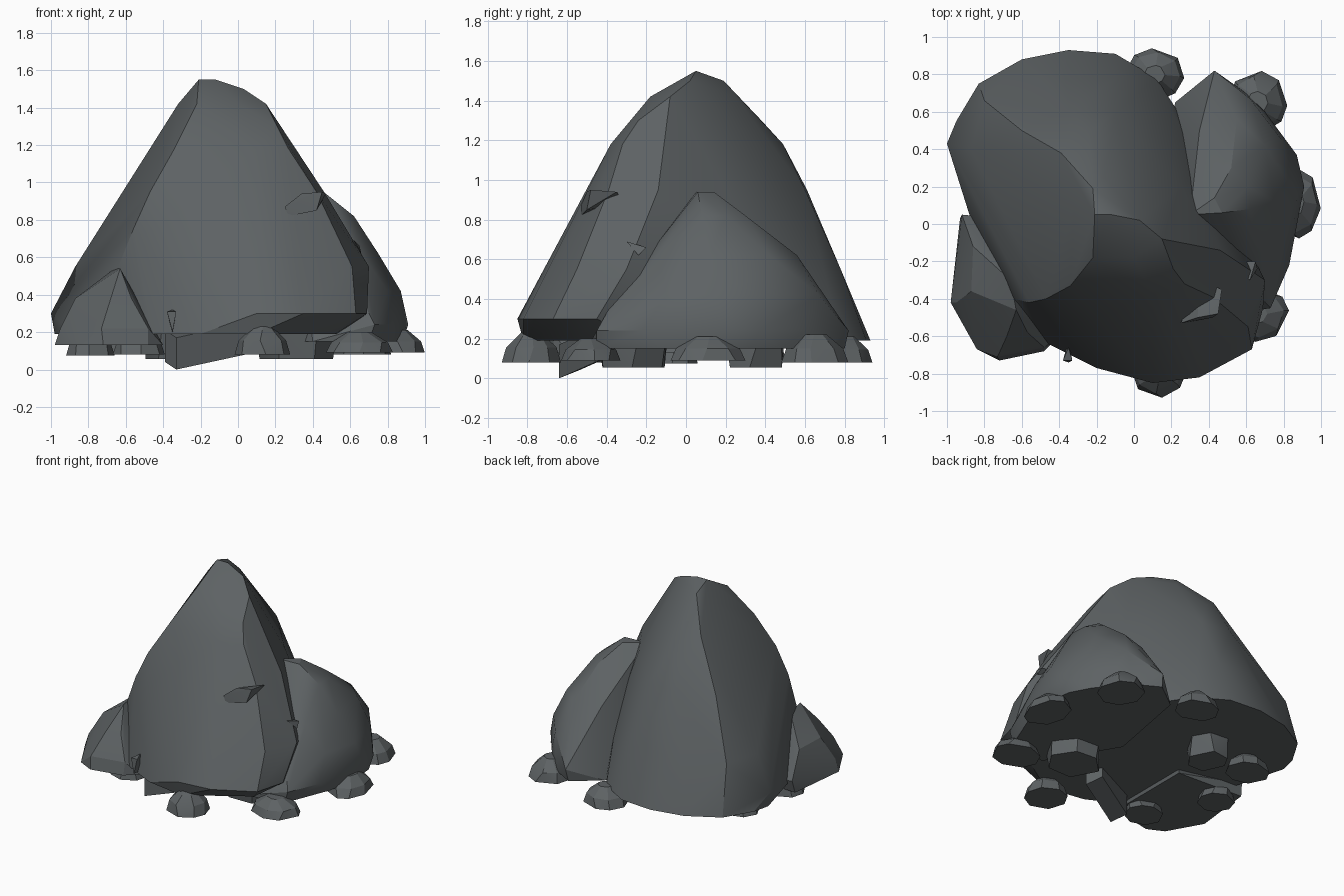
import bpy
import bmesh
import math
import random
from mathutils import Vector

default_cube = bpy.data.objects.get("Cube")
if default_cube:
    bpy.data.objects.remove(default_cube, do_unlink=True)

# One slate colour for all of the stones
slate = bpy.data.materials.new("slate_grey")
slate.use_nodes = True
slate_colour = (0.11, 0.122, 0.127, 1)
slate.diffuse_color = slate_colour
slate.node_tree.nodes["Principled BSDF"].inputs["Base Color"].default_value = slate_colour


def hull_object(name, points, smooth_angle):
    """Wrap a convex stone around a set of corner points."""
    mesh = bpy.data.meshes.new(name)
    bm = bmesh.new()
    for point in points:
        bm.verts.new(point)
    result = bmesh.ops.convex_hull(bm, input=bm.verts)
    unused = {item for key in ("geom_interior", "geom_unused")
              for item in result[key] if isinstance(item, bmesh.types.BMVert)}
    bmesh.ops.delete(bm, geom=list(unused), context="VERTS")
    bmesh.ops.dissolve_limit(bm, angle_limit=math.radians(2),
                             verts=bm.verts, edges=bm.edges)
    bmesh.ops.recalc_face_normals(bm, faces=bm.faces)
    bm.to_mesh(mesh)
    bm.free()
    mesh.materials.append(slate)
    stone = bpy.data.objects.new(name, mesh)
    bpy.context.collection.objects.link(stone)
    bpy.ops.object.select_all(action="DESELECT")
    stone.select_set(True)
    bpy.context.view_layer.objects.active = stone
    bpy.ops.object.shade_smooth_by_angle(angle=math.radians(smooth_angle))
    return stone


def layered_rock(name, layers, smooth_angle):
    """Build a rock from plan outlines stacked by height."""
    points = [(x, y, height) for height, outline in layers.items() for x, y in outline]
    return hull_object(name, points, smooth_angle)


def pebble(name, centre, size, sides, profile, rng):
    """Flat-based stone whose rings follow (height, spread) pairs."""
    points = []
    for height, spread in profile:
        for i in range(sides):
            angle = math.tau * (i + rng.uniform(-0.2, 0.2)) / sides
            points.append(Vector(centre) + Vector((
                math.cos(angle) * size[0] * spread,
                math.sin(angle) * size[1] * spread,
                height * size[2])))
    return hull_object(name, points, 20)


# Tall boulder, long across one diagonal, undercut at one front corner
layered_rock("main_boulder", {
    0.19: [(-.98, .42), (-.95, .55), (-.83, .75), (-.6, .88), (-.35, .93),
           (-.1, .91), (.12, .78), (.3, .5), (.55, -.25), (.52, -.55),
           (.1, -.82), (-.2, -.77), (-.46, -.64), (-.62, -.48), (-.88, .05)],
    0.3: [(-1, .43), (.69, -.45), (.63, -.67), (.35, -.82),
          (.1, -.85), (-.5, -.58)],
    0.55: [(-.87, .4), (.7, -.3), (.61, -.55), (0, -.71), (-.42, -.57),
           (-.64, -.4), (-.4, .78), (-.1, .78), (.35, .3), (-.8, .66)],
    0.75: [(-.56, -.42), (-.4, -.52), (-.7, .57)],
    0.95: [(-.61, .3), (.46, -.14), (.42, -.39), (.1, -.5), (-.2, -.5),
           (-.47, -.4), (-.6, .5), (-.35, .61), (-.1, .6), (.25, .2)],
    1.18: [(-.46, .15), (.28, -.14), (.27, -.32), (.1, -.38),
           (-.34, -.33), (-.24, .49), (-.03, .27)],
    1.3: [(-.39, .38), (.21, -.24)],
    1.42: [(-.32, .1), (.15, -.08), (0, -.18), (-.22, -.18), (-.16, .25)],
    1.5: [(.03, .02), (-.22, .19)],
    1.55: [(-.21, .05), (-.12, .05)],
}, 28)

# Lower boulder leaning against its side
layered_rock("side_boulder", {
    0.15: [(.22, .65), (.42, .8), (.6, .7), (.78, .48), (.86, .33),
           (.88, .15), (.84, -.1), (.7, -.45), (.4, -.5), (.1, 0)],
    0.24: [(.43, .82), (.7, .6), (.91, .2), (.87, .37),
           (.83, -.22), (.73, -.45)],
    0.42: [(.87, .15), (.62, .67), (.79, .45), (.8, -.1), (.64, -.35)],
    0.62: [(.55, .56), (.7, .42), (.75, .12), (.66, -.14), (.35, .5)],
    0.82: [(.61, .2), (.62, .08), (.52, .3)],
    0.94: [(.47, .06), (.43, .14), (.3, .05)],
}, 28)

# Small boulder at the front corner
layered_rock("corner_boulder", {
    0.13: [(-.93, .03), (-.98, -.42), (-.84, -.67), (-.72, -.73),
           (-.48, -.68), (-.4, -.6), (-.4, 0)],
    0.22: [(-.92, .05), (-.95, -.42), (-.73, -.71), (-.48, -.66)],
    0.38: [(-.86, -.12), (-.87, -.36), (-.68, -.6), (-.57, -.58)],
    0.54: [(-.63, -.46), (-.66, -.3)],
}, 18)

# Domed pebbles spilling out around the rim
rng = random.Random(4)
dome = [(0, 1), (0.5, 0.85), (1, 0.35)]
rim_pebbles = [
    ((.13, -.78, .08), (.15, .15, .15)),
    ((.65, -.48, .09), (.18, .15, .11)),
    ((.86, .11, .09), (.14, .19, .12)),
    ((.66, .65, .08), (.16, .17, .14)),
    ((.11, .8, .08), (.16, .14, .13)),
    ((-.7, .37, .08), (.16, .14, .13)),
    ((-.79, -.07, .075), (.13, .13, .13)),
    ((-.53, -.53, .08), (.14, .13, .13)),
]
for number, (centre, size) in enumerate(rim_pebbles):
    pebble(f"rim_pebble_{number}", centre, size, 8, dome, rng)

# Blocky stones wedged underneath
block = [(0, 0.9), (1, 1)]
under_stones = [
    ((.31, -.27, .055), (.22, .19, .15)),
    ((-.36, .35, .055), (.15, .16, .15)),
]
for number, (centre, size) in enumerate(under_stones):
    pebble(f"under_stone_{number}", centre, size, 6, block, rng)

# Sloping slab that props up the front
slab_low, slab_high = Vector((-.33, -.64, 0)), Vector((.04, -.46, .08))
slab_side, slab_rise = Vector((-.06, .1, .04)), Vector((0, 0, .17))
hull_object("prop_slab", [end + side + rise
                          for end in (slab_low, slab_high)
                          for side in (Vector(), slab_side)
                          for rise in (Vector(), slab_rise)], 20)

# Splinters poking out of the faces
hull_object("upper_splinter", [
    (.25, -.53, .87), (.27, -.53, .82), (.42, -.5, .85), (.47, -.35, .94),
    (.34, -.5, .94), (.45, -.48, .95), (.35, -.3, .88)], 20)
hull_object("side_splinter", [
    (.62, -.3, .69), (.65, -.2, .66), (.66, -.24, .62), (.5, -.2, .66)], 20)
hull_object("lower_splinter", [
    (-.38, -.73, .31), (-.33, -.73, .31), (-.35, -.74, .2),
    (-.35, -.66, .32), (-.35, -.62, .19)], 20)
